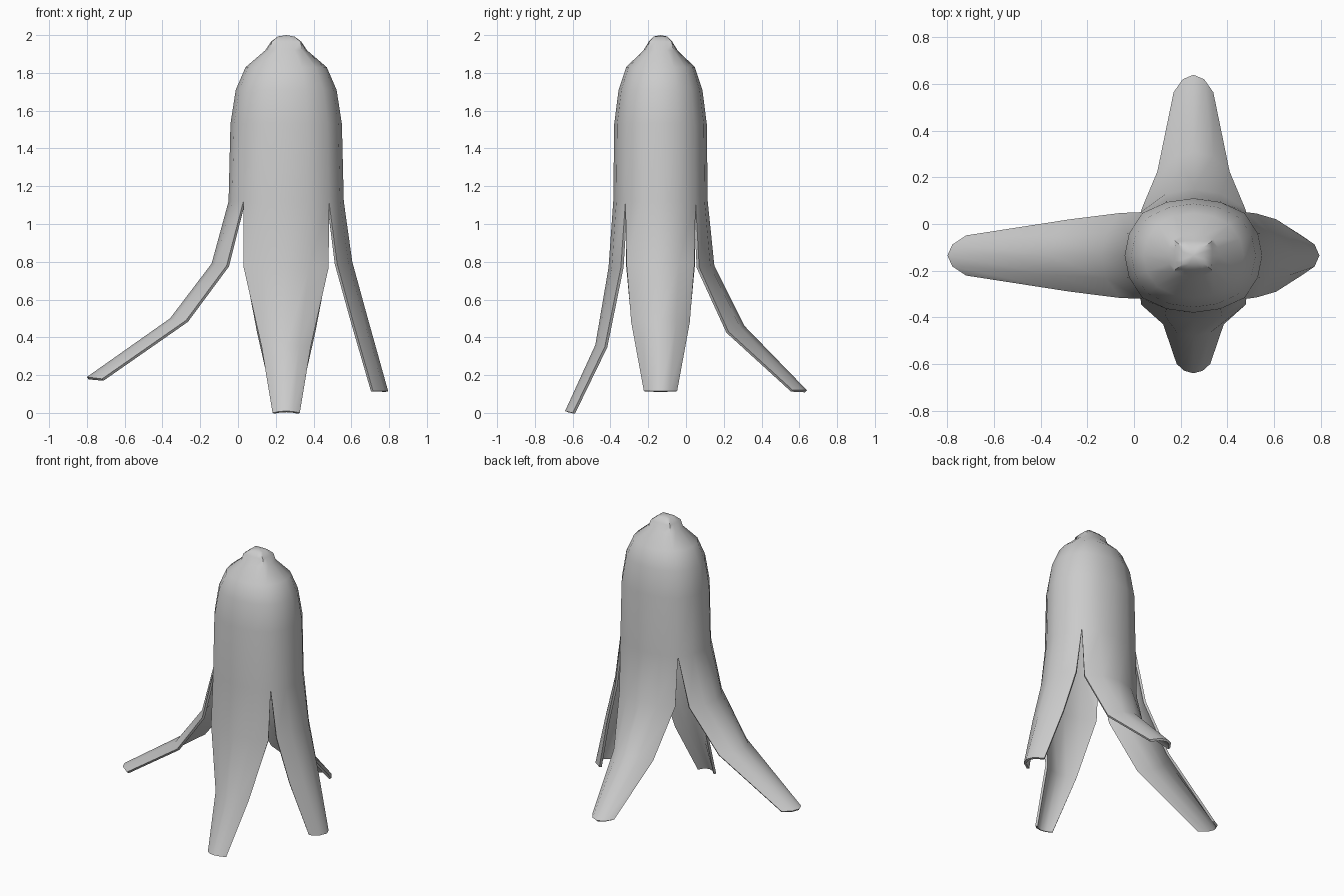
import bpy, bmesh
from math import sin, cos, pi

cube = bpy.data.objects.get("Cube")
if cube:
    bpy.data.objects.remove(cube)

CX, CY = 0.255, -0.135      # axis of the standing peel
STEPS = 4                   # facets across each quarter
STEM_Z = 2.0

# Body rings: height, half width, half depth, squareness
RINGS = [
    (1.12, 0.305, 0.25, 0.05), (1.53, 0.295, 0.245, 0.05),
    (1.71, 0.267, 0.222, 0.04), (1.83, 0.215, 0.182, 0.03),
    (1.92, 0.11, 0.09, 0.1), (1.965, 0.08, 0.062, 0.35),
    (1.992, 0.045, 0.037, 0.38),
]

# Flap rows: ridge reach, ridge height, rim reach, rim height, half width
FLAPS = {
    (0, -1): [(0.275, 0.77, 0.21, 0.77, 0.225), (0.345, 0.36, 0.295, 0.35, 0.13),
              (0.505, 0.01, 0.465, 0.0, 0.072)],
    (1, 0): [(0.35, 0.80, 0.27, 0.79, 0.18), (0.435, 0.49, 0.355, 0.48, 0.155),
             (0.54, 0.115, 0.46, 0.115, 0.088)],
    (0, 1): [(0.285, 0.78, 0.205, 0.77, 0.22), (0.445, 0.46, 0.36, 0.43, 0.155),
             (0.775, 0.12, 0.70, 0.12, 0.085)],
    (-1, 0): [(0.395, 0.79, 0.315, 0.78, 0.182), (0.615, 0.50, 0.53, 0.49, 0.155),
              (1.055, 0.19, 0.975, 0.18, 0.086)],
}


def ring(bm, z, rx, ry, square):
    """Oval ring that becomes squarer towards the stem."""
    verts = []
    for i in range(4 * STEPS):
        a = 2 * pi * i / (4 * STEPS)
        k = 1 + square * sin(2 * a) ** 4
        verts.append(bm.verts.new((CX + rx * k * cos(a), CY + ry * k * sin(a), z)))
    return verts


def flap_row(bm, direction, ridge, ridge_z, rim, rim_z, half):
    """Curved cross-section of one hanging strip."""
    dx, dy = direction
    verts = []
    for i in range(STEPS + 1):
        a = (i / STEPS - 0.5) * pi / 2
        t = (1 - cos(a)) / (1 - cos(pi / 4))
        side = half * sin(a) / sin(pi / 4)
        out = ridge + (rim - ridge) * t
        z = ridge_z + (rim_z - ridge_z) * t
        verts.append(bm.verts.new((CX + dx * out - dy * side,
                                   CY + dy * out + dx * side, z)))
    return verts


bm = bmesh.new()

# Closed upper body and stem tip
rings = [ring(bm, *r) for r in RINGS]
count = 4 * STEPS
for low, high in zip(rings, rings[1:]):
    for i in range(count):
        j = (i + 1) % count
        bm.faces.new((low[i], low[j], high[j], high[i]))
tip = bm.verts.new((CX, CY, STEM_Z))
for i in range(count):
    bm.faces.new((rings[-1][i], rings[-1][(i + 1) % count], tip))

# Four peeled strips, each hanging from a quarter of the lowest ring
for direction, rows in FLAPS.items():
    quarter = [(1, 0), (0, 1), (-1, 0), (0, -1)].index(direction)
    start = quarter * STEPS - STEPS // 2
    upper = [rings[0][(start + i) % count] for i in range(STEPS + 1)]
    for row in rows:
        lower = flap_row(bm, direction, *row)
        for i in range(STEPS):
            bm.faces.new((lower[i], lower[i + 1], upper[i + 1], upper[i]))
        upper = lower

bmesh.ops.recalc_face_normals(bm, faces=bm.faces)
mesh = bpy.data.meshes.new("peel")
bm.to_mesh(mesh)
bm.free()
peel = bpy.data.objects.new("peel", mesh)
bpy.context.collection.objects.link(peel)

# Plain grey skin
skin = bpy.data.materials.new("light grey")
skin.use_nodes = True
skin.diffuse_color = (0.6, 0.6, 0.6, 1)
skin.node_tree.nodes["Principled BSDF"].inputs["Base Color"].default_value = (0.6, 0.6, 0.6, 1)
mesh.materials.append(skin)

# Skin thickness, inwards
bpy.ops.object.select_all(action="DESELECT")
peel.select_set(True)
bpy.context.view_layer.objects.active = peel
shell = peel.modifiers.new("thickness", "SOLIDIFY")
shell.thickness = 0.016
shell.offset = -1
bpy.ops.object.modifier_apply(modifier=shell.name)
bpy.ops.object.shade_smooth_by_angle(angle=0.7)
